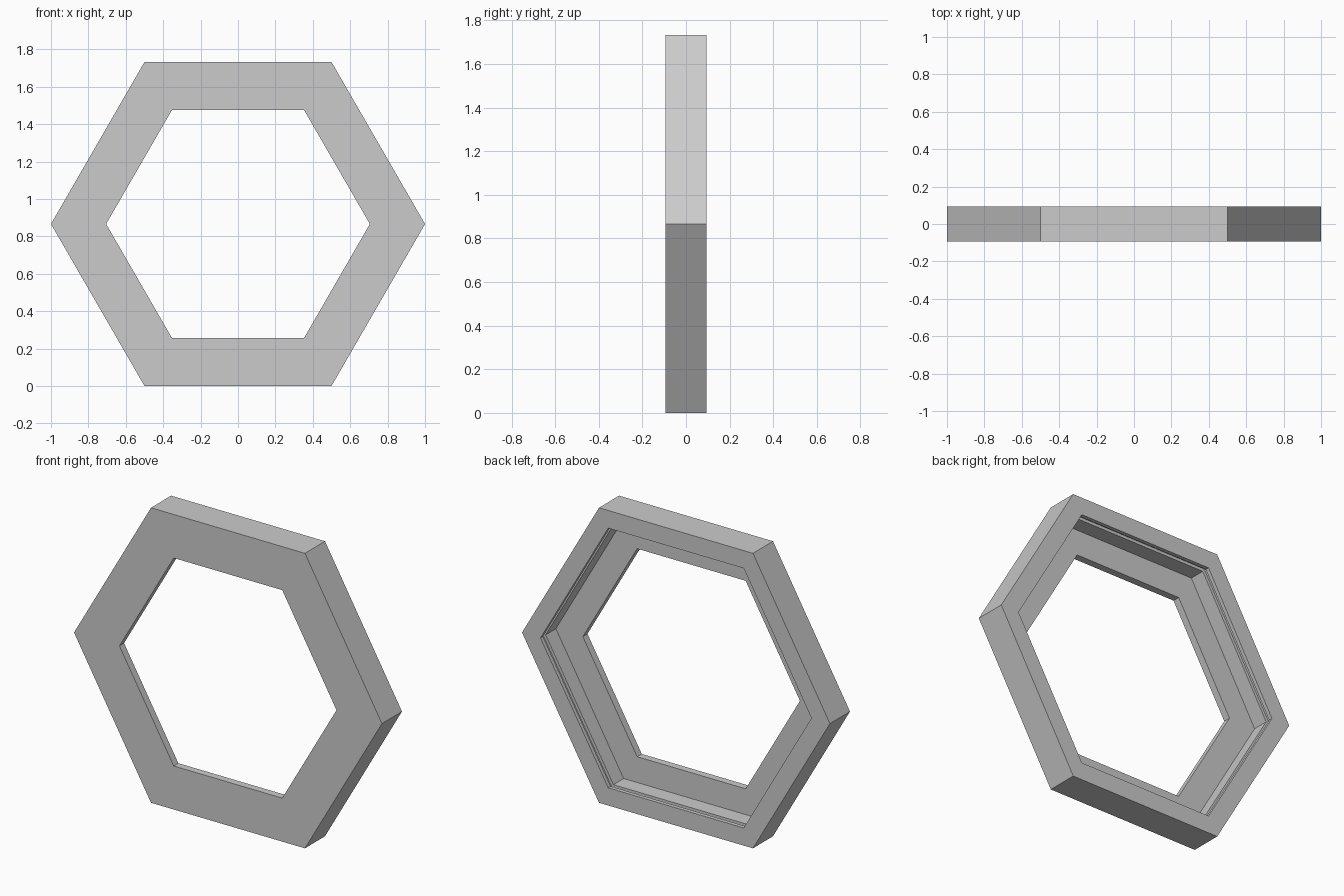
import bpy, bmesh
from math import sin, cos, pi

cube = bpy.data.objects.get("Cube")
if cube:
    bpy.data.objects.remove(cube, do_unlink=True)

SIDES = 6
HALF = 0.093           # half of the frame depth
CENTRE_Z = sin(pi / 3)

grey = bpy.data.materials.new("light_grey")
grey.use_nodes = True
colour = (0.6, 0.6, 0.6, 1)
grey.diffuse_color = colour
grey.node_tree.nodes["Principled BSDF"].inputs["Base Color"].default_value = colour

# Cross-section as (corner radius, y): front lip, rear recess, snap groove, rear rim
profile = [
    (1.0, -HALF), (0.705, -HALF),
    (0.705, -0.05), (0.88, -0.05),
    (0.88, 0.045), (0.9, 0.045),
    (0.9, 0.07), (0.88, 0.07),
    (0.88, HALF), (1.0, HALF),
]


def sweep_ring(name, section, material):
    """Sweep a closed cross-section around a regular polygon."""
    bm = bmesh.new()
    rings = []
    for i in range(SIDES):
        a = 2 * pi * i / SIDES
        rings.append([bm.verts.new((r * cos(a), y, CENTRE_Z + r * sin(a)))
                      for r, y in section])
    n = len(section)
    for i in range(SIDES):
        here, there = rings[i], rings[(i + 1) % SIDES]
        for j in range(n):
            k = (j + 1) % n
            bm.faces.new((here[j], here[k], there[k], there[j]))
    bmesh.ops.recalc_face_normals(bm, faces=bm.faces)
    mesh = bpy.data.meshes.new(name)
    bm.to_mesh(mesh)
    bm.free()
    mesh.materials.append(material)
    obj = bpy.data.objects.new(name, mesh)
    bpy.context.collection.objects.link(obj)
    return obj


# Hexagonal frame
sweep_ring("hexagonal_frame", profile, grey)
